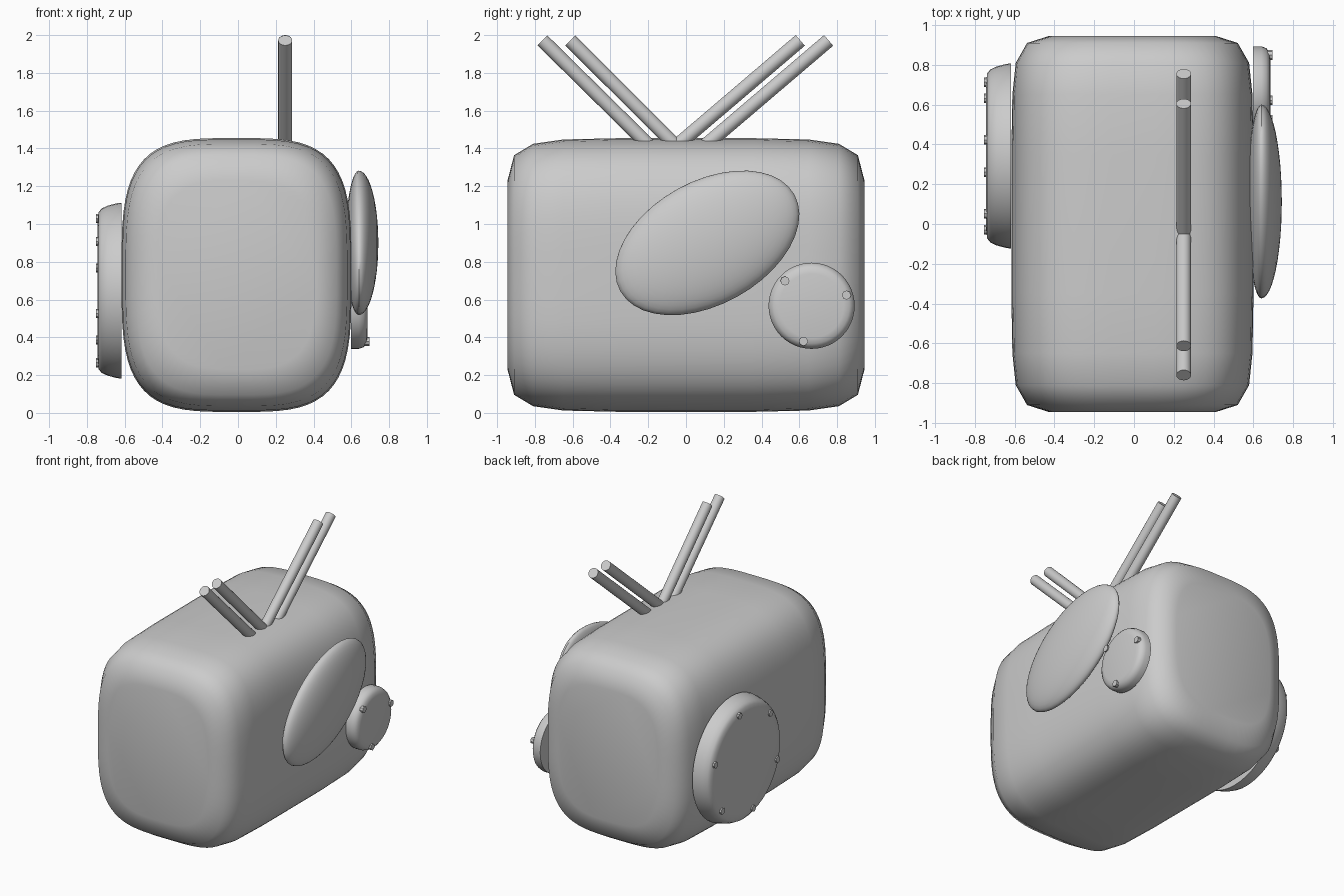
import bpy, bmesh
from math import sin, cos, pi, radians, copysign
from mathutils import Vector, Matrix

if "Cube" in bpy.data.objects:
    bpy.data.objects.remove(bpy.data.objects["Cube"])


def finish(name, bm, angle=40):
    bmesh.ops.recalc_face_normals(bm, faces=bm.faces)
    me = bpy.data.meshes.new(name)
    bm.to_mesh(me)
    bm.free()
    ob = bpy.data.objects.new(name, me)
    bpy.context.collection.objects.link(ob)
    bpy.ops.object.select_all(action='DESELECT')
    ob.select_set(True)
    bpy.context.view_layer.objects.active = ob
    bpy.ops.object.shade_smooth_by_angle(angle=radians(angle))
    return ob


def loft(name, rings, angle=40):
    bm = bmesh.new()
    loops = [[bm.verts.new(p) for p in ring] for ring in rings]
    n = len(loops[0])
    for a, b in zip(loops, loops[1:]):
        for i in range(n):
            j = (i + 1) % n
            bm.faces.new((a[i], a[j], b[j], b[i]))
    bm.faces.new(loops[0])
    bm.faces.new(loops[-1])
    return finish(name, bm, angle)


def superellipse(y, a, b, n, cx=-0.008, cz=0.73, count=64):
    pts = []
    for i in range(count):
        t = 2 * pi * (i + 0.5) / count
        c, s = cos(t), sin(t)
        pts.append((cx + a * copysign(abs(c) ** (2 / n), c), y,
                    cz + b * copysign(abs(s) ** (2 / n), s)))
    return pts


def disc(name, cy, cz, profile, count=48):
    # profile of (x, radius), turned around an x-parallel axis
    return loft(name, [[(x, cy + r * cos(2 * pi * i / count), cz + r * sin(2 * pi * i / count))
                        for i in range(count)] for x, r in profile])


def rod(name, p, q, r, sides):
    p, q = Vector(p), Vector(q)
    d = q - p
    bm = bmesh.new()
    m = Matrix.Translation((p + q) / 2) @ d.to_track_quat('Z', 'Y').to_matrix().to_4x4()
    bmesh.ops.create_cone(bm, cap_ends=True, segments=sides, radius1=r, radius2=r,
                          depth=d.length, matrix=m)
    return finish(name, bm)


# Rounded box body
half = [(0.945, 0.42, 0.50, 3.2), (0.91, 0.53, 0.635, 3.4), (0.81, 0.587, 0.695, 3.5),
        (0.65, 0.604, 0.718, 3.6), (0.35, 0.609, 0.725, 3.6)]
sections = [(-y, a, b, n) for y, a, b, n in half] + half[::-1]
loft("body", [superellipse(*s) for s in sections], 60)

# Two pairs of slanted rods on top
for i, (y0, y1) in enumerate([(-0.185, -0.76), (-0.045, -0.613), (-0.06, 0.605), (0.09, 0.755)]):
    rod(f"top_rod_{i + 1}", (0.25, y0, 1.405), (0.25, y1, 1.972), 0.037, 20)

# Tilted oval pad on the right side
bm = bmesh.new()
bmesh.ops.create_uvsphere(bm, u_segments=40, v_segments=24, radius=1)
for v in bm.verts:
    u, w, d = v.co.x * 0.527, v.co.y * 0.326, v.co.z
    t = radians(29)
    v.co = (0.64 + d * (0.103 if d > 0 else 0.07),
            0.113 + u * cos(t) - w * sin(t), 0.90 + u * sin(t) + w * cos(t))
finish("oval_pad", bm)

# Round covers on both sides
disc("small_cover", 0.665, 0.567, [(0.598, 0.228), (0.64, 0.228), (0.665, 0.219),
                                   (0.68, 0.20), (0.686, 0.17)])
disc("large_cover", 0.342, 0.647, [(-0.618, 0.465), (-0.64, 0.463), (-0.69, 0.45),
                                   (-0.722, 0.435), (-0.738, 0.415), (-0.743, 0.375)])


# Bolts around each cover
def bolts(name, x0, x1, cy, cz, radius, count, start):
    for i in range(count):
        t = radians(start) + 2 * pi * i / count
        y, z = cy + radius * cos(t), cz + radius * sin(t)
        rod(f"{name}_{i + 1}", (x0, y, z), (x1, y, z), 0.024, 8)


bolts("small_cover_bolt", 0.67, 0.695, 0.665, 0.567, 0.193, 3, 17)
bolts("large_cover_bolt", -0.73, -0.753, 0.342, 0.647, 0.39, 6, 18)
